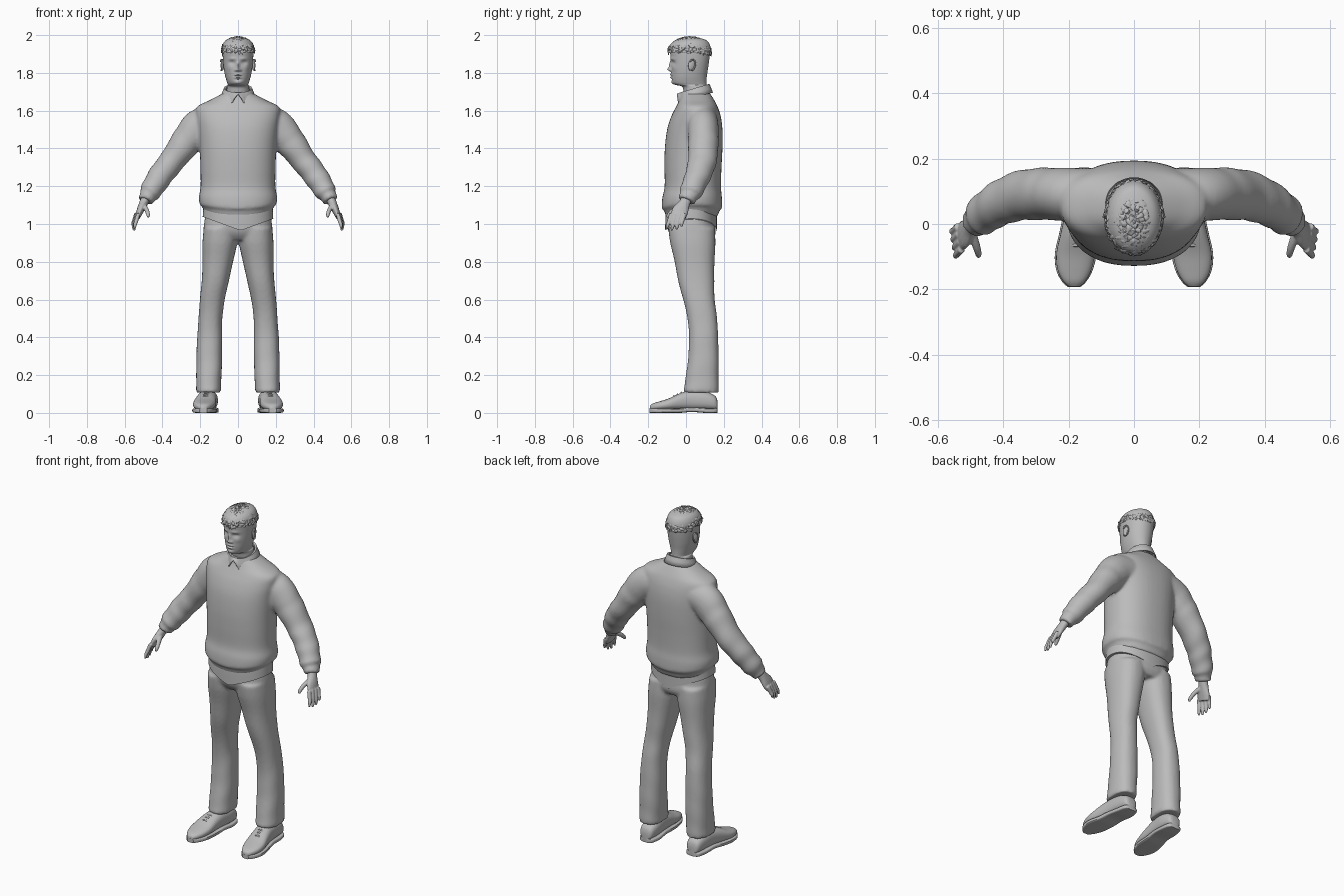
import bpy, bmesh, math, random
from mathutils import Vector, Matrix

cube = bpy.data.objects.get("Cube")
if cube:
    bpy.data.objects.remove(cube, do_unlink=True)
random.seed(4)
X, Y, Z = Vector((1, 0, 0)), Vector((0, 1, 0)), Vector((0, 0, 1))

GREY = (0.5, 0.5, 0.5, 1)
grey = bpy.data.materials.new("clay_grey")
grey.use_nodes = True
grey.diffuse_color = GREY
grey.node_tree.nodes["Principled BSDF"].inputs["Base Color"].default_value = GREY


def spline(rings, steps):
    """Catmull-Rom samples through a list of number tuples."""
    pts = [rings[0]] + list(rings) + [rings[-1]]
    out = []
    for i in range(1, len(pts) - 2):
        for k in range(steps):
            t = k / steps
            out.append([b + 0.5 * t * (c - a + t * (2 * a - 5 * b + 4 * c - d + t * (3 * (b - c) + d - a)))
                        for a, b, c, d in zip(*pts[i - 1:i + 3])])
    return out + [list(rings[-1])]


def loft(bm, rings, sides=28, steps=4, power=2.0, axis=None, ref=Y, fold=0):
    """Skin over rings (x, y, z, half width, half depth), capped at both ends."""
    rows = spline(rings, steps)
    centres = [Vector(r[:3]) for r in rows]
    loops, n = [], len(rows)
    for i, r in enumerate(rows):
        tan = axis or (centres[min(i + 1, n - 1)] - centres[max(i - 1, 0)]).normalized()
        b = (ref - tan * ref.dot(tan)).normalized()
        a = b.cross(tan)
        u = i / n
        loop = []
        for k in range(sides):
            ang = math.tau * k / sides
            c, s = math.cos(ang), math.sin(ang)
            swell = 1 + fold * u * math.sin(u * 44 + 1.3 * s + c)
            c = math.copysign(abs(c) ** (2 / power), c) * r[3] * swell
            s = math.copysign(abs(s) ** (2 / power), s) * r[4] * swell
            loop.append(bm.verts.new(centres[i] + a * c + b * s))
        loops.append(loop)
    for p, q in zip(loops, loops[1:]):
        for k in range(sides):
            j = (k + 1) % sides
            bm.faces.new((p[k], p[j], q[j], q[k]))
    bm.faces.new(loops[0])
    bm.faces.new(loops[-1])


def stack(rings, s=1):
    """Turn (x, z, front, back, half width) into horizontal loft rings."""
    return [(s * x, (f + b) / 2, z, w, (b - f) / 2) for x, z, f, b, w in rings]


def finish(name, bm, voxel=0, relax=0, angle=60):
    bmesh.ops.recalc_face_normals(bm, faces=bm.faces)
    mesh = bpy.data.meshes.new(name)
    bm.to_mesh(mesh)
    bm.free()
    mesh.materials.append(grey)
    ob = bpy.data.objects.new(name, mesh)
    bpy.context.collection.objects.link(ob)
    bpy.ops.object.select_all(action='DESELECT')
    bpy.context.view_layer.objects.active = ob
    ob.select_set(True)
    bpy.ops.object.shade_smooth_by_angle(angle=math.radians(angle))
    if voxel:
        rm = ob.modifiers.new("blend", 'REMESH')
        rm.mode, rm.voxel_size, rm.use_smooth_shade = 'VOXEL', voxel, True
    if relax:
        sm = ob.modifiers.new("relax", 'SMOOTH')
        sm.factor, sm.iterations = 0.5, relax
    return ob


# Sweater: body and both sleeves blended into one surface
bm = bmesh.new()
loft(bm, stack([(0, 1.035, -.105, .165, .176), (0, 1.075, -.118, .18, .192), (0, 1.085, -.128, .19, .203),
                (0, 1.14, -.125, .19, .207), (0, 1.2, -.113, .185, .198), (0, 1.3, -.114, .188, .199),
                (0, 1.4, -.112, .193, .203), (0, 1.5, -.1, .193, .212), (0, 1.57, -.078, .184, .222),
                (0, 1.62, -.053, .168, .218), (0, 1.655, -.035, .15, .15), (0, 1.695, -.02, .125, .075)]),
     sides=48, power=2.3, axis=Z)
for v in bm.verts:
    if v.co.z < 1.15:
        v.co.z += (1.15 - v.co.z) * 7 * v.co.x ** 2
for s in (1, -1):
    arm = [(.13, .09, 1.54, .09, .08), (.2, .09, 1.515, .096, .082), (.25, .092, 1.463, .088, .08),
           (.29, .092, 1.415, .079, .08), (.35, .086, 1.333, .068, .076), (.4, .068, 1.27, .066, .07),
           (.437, .046, 1.215, .062, .064), (.468, .022, 1.165, .055, .06), (.476, .016, 1.152, .044, .05),
           (.49, .003, 1.122, .042, .046)]
    loft(bm, [(s * r[0],) + r[1:] for r in arm], steps=6, fold=.045)
finish("sweater", bm, voxel=.009, relax=4)

# Shirt tail showing below the sweater, dipping at the middle
bm = bmesh.new()
loft(bm, stack([(0, 1.11, -.104, .165, .184), (0, 1.05, -.109, .163, .184), (0, .97, -.11, .163, .187)]),
     sides=64, power=2.2, axis=Z)
for v in bm.verts:
    v.co.z += (1.11 - v.co.z) * 2.6 * abs(v.co.x) - (.01 if v.co.z < 1 and v.co.x > 0 else 0)
finish("shirt_tail", bm)

# Trousers: pelvis and two legs blended together
bm = bmesh.new()
loft(bm, stack([(0, 1.07, -.09, .148, .168), (0, 1.0, -.1, .155, .18), (0, .95, -.088, .157, .182),
                (0, .915, -.06, .14, .16)]), sides=40, power=2.3, axis=Z)
LEG = [(.09, .98, -.094, .153, .092), (.096, .9, -.084, .156, .092), (.107, .8, -.06, .151, .081),
       (.12, .7, -.042, .15, .072), (.136, .6, -.015, .152, .066), (.146, .5, .008, .165, .063),
       (.15, .4, .016, .17, .066), (.152, .3, .012, .173, .068), (.154, .2, 0, .173, .067),
       (.156, .125, -.012, .173, .066), (.156, .108, -.01, .172, .065)]
for s in (1, -1):
    loft(bm, stack(LEG, s), power=2.3, axis=Z, fold=.012)
finish("trousers", bm, voxel=.009, relax=4)

# Shoes: upper, sole and laces; rings are (x, y, height, half width)
SHOE = [(.155, .168, .05, .02), (.155, .155, .085, .04), (.156, .1, .11, .05), (.162, .03, .115, .051),
        (.17, -.03, .1, .055), (.178, -.09, .072, .06), (.182, -.14, .056, .052),
        (.183, -.175, .045, .034), (.183, -.192, .033, .016)]
for s, side in ((1, "left"), (-1, "right")):
    bm = bmesh.new()
    loft(bm, [(s * x, y, .01 + h / 2, w, h / 2 - .005) for x, y, h, w in SHOE], power=2.5, axis=Y, ref=Z)
    finish(side + "_shoe", bm, relax=2)
    bm = bmesh.new()
    loft(bm, [(s * x, y, .0125 + (.005 if -.02 < y < .08 else 0), w + .004, .0125) for x, y, h, w in SHOE],
         power=5, axis=Y, ref=Z)
    finish(side + "_sole", bm, angle=35)
    bm = bmesh.new()
    for k in range(3):
        y, z, x = -.025 - .02 * k, .107 - .009 * k, s * (.168 + .003 * k)
        loft(bm, [(x - .028, y, z - .012, .004, .004), (x, y, z, .005, .005), (x + .028, y, z - .012, .004, .004)],
             sides=8)
    finish(side + "_laces", bm)

# Hands: palm, four fingers and a thumb
for s, side in ((1, "left"), (-1, "right")):
    bm = bmesh.new()
    parts = [[(.482, .01, 1.15, .024, .03), (.5, -.008, 1.11, .023, .03), (.518, -.03, 1.07, .019, .044),
              (.531, -.043, 1.035, .013, .04)],
             [(.5, -.02, 1.1, .014, .016), (.483, -.065, 1.073, .012, .013), (.476, -.09, 1.05, .01, .011),
              (.475, -.1, 1.035, .006, .006)]]
    for k, drop in enumerate((.01, 0, .004, .02)):
        y, x = -.077 + .023 * k, .527 + .004 * k
        parts.append([(x, y, 1.055, .011, .012), (x + .012, y - .012, 1.015, .0105, .011),
                      (x + .018, y - .02 + .002 * k, .985 + drop, .009, .0095),
                      (x + .018, y - .025 + .003 * k, .965 + drop, .005, .005)])
    for p in parts:
        loft(bm, [(s * r[0],) + r[1:] for r in p], sides=14)
    finish(side + "_hand", bm, voxel=.004, relax=2)

# Head and neck, with facial features pushed in or out of the front
bm = bmesh.new()
loft(bm, stack([(0, 1.64, 0, .11, .066), (0, 1.7, -.012, .11, .061), (0, 1.728, -.022, .108, .058),
                (0, 1.737, -.056, .108, .054), (0, 1.75, -.072, .108, .058), (0, 1.78, -.077, .11, .067),
                (0, 1.82, -.078, .116, .075), (0, 1.87, -.08, .123, .08), (0, 1.92, -.084, .127, .081),
                (0, 1.95, -.07, .12, .074), (0, 1.972, -.04, .097, .055), (0, 1.98, 0, .06, .02)]),
     sides=128, steps=9, power=2.1, axis=Z)
FEATURES = [  # x, z, spread x, spread z, outward push
    (0, 1.838, .008, .022, .012), (0, 1.818, .011, .009, .017), (.013, 1.814, .007, .006, .008),
    (.032, 1.853, .015, .010, -.014), (.032, 1.852, .012, .006, .008), (.032, 1.852, .014, .0025, -.003),
    (.03, 1.875, .022, .007, .005), (0, 1.791, .018, .005, .008), (0, 1.776, .015, .005, .008),
    (0, 1.784, .02, .002, -.005), (0, 1.765, .016, .004, -.004), (0, 1.747, .018, .01, .006),
    (.045, 1.825, .014, .014, .003)]
for v in bm.verts:
    if v.co.y < 0:
        push = 0
        for x, z, sx, sz, d in FEATURES:
            push += d * math.exp(-((abs(v.co.x) - x) / sx) ** 2 - ((v.co.z - z) / sz) ** 2)
        v.co.y -= push
finish("head", bm)

# Ears: thin lobe with a raised rim
for s, side in ((1, "left"), (-1, "right")):
    bm = bmesh.new()
    place = Matrix.Translation((s * .082, .03, 1.842)) @ Matrix.Rotation(s * .35, 4, 'Z') @ Matrix.Rotation(-.2, 4, 'X')
    bmesh.ops.create_uvsphere(bm, u_segments=20, v_segments=12, radius=1,
                              matrix=place @ Matrix.Diagonal((.008, .019, .031, 1)))
    rim = [place @ Vector((s * .007, .017 * math.cos(a), .029 * math.sin(a)))
           for a in [-1.6 + .3 * k for k in range(15)]]
    loft(bm, [(*p, .004, .004) for p in rim], sides=8, steps=2, ref=X)
    finish(side + "_ear", bm)

# Collar: folded strip around the neck with two points at the front
bm = bmesh.new()
rows = []
for i in range(-30, 31):
    u = i / 30
    a = math.pi * u
    q = abs(u)
    fall = (.042 + .028 * math.exp(-((q - .17) / .1) ** 2)) * min(1, .1 + q / .15)
    top = 1.692 + .045 * (1 - math.cos(a)) / 2
    rows.append([bm.verts.new((r * math.sin(a), .047 - (r + .003) * math.cos(a), z)) for r, z in
                 ((.064, top - .03), (.066, top), (.073, top + .002), (.08, top - fall * .4),
                  (.09, top - fall))])
for p, q in zip(rows, rows[1:]):
    for k in range(4):
        bm.faces.new((p[k], p[k + 1], q[k + 1], q[k]))
bmesh.ops.remove_doubles(bm, verts=bm.verts, dist=.0003)
collar = finish("collar", bm)
thick = collar.modifiers.new("cloth", 'SOLIDIFY')
thick.thickness, thick.offset = .006, 0

# Hair: close cap covered in short curved tufts
bm = bmesh.new()
loft(bm, stack([(0, 1.905, -.08, .128, .078), (0, 1.92, -.09, .133, .085), (0, 1.95, -.083, .128, .081),
                (0, 1.973, -.055, .108, .064), (0, 1.985, -.015, .07, .035), (0, 1.987, .01, .04, .012)]),
     sides=40, axis=Z)
for v in bm.verts:
    v.co.z -= .12 * max(v.co.y, 0) * max(0, 1.97 - v.co.z) / .06
finish("hair_cap", bm)
bm = bmesh.new()
COUNT = 230
for i in range(COUNT):
    h = (i + .5) / COUNT
    a = i * 2.39996
    r = math.sqrt(1 - h * h)
    n = Vector((r * math.cos(a), r * math.sin(a), h))
    root = Vector((n.x * .083, .021 + n.y * .11, 1.91 + n.z * .076))
    if root.y > .06:
        root.z -= .012 * (1 - h)
    flow = Vector((random.uniform(-.6, .6), random.uniform(-1, .3), random.uniform(-.5, .3))) + n * .2
    flow = (flow - n * flow.dot(n)).normalized()
    size = random.uniform(.02, .032)
    lift = random.uniform(.1, .35)
    path = [root - n * .005 - flow * size * .4, root + n * .005, root + flow * size * .5 + n * size * lift * .8,
            root + flow * size * .75 + n * size * lift]
    loft(bm, [(*p, w, w * .45) for p, w in zip(path, (.003, .0085, .005, .0008))],
         sides=6, steps=2, ref=n)
for v in bm.verts:
    v.co.z = min(v.co.z, 2)
finish("hair_tufts", bm, angle=40)
